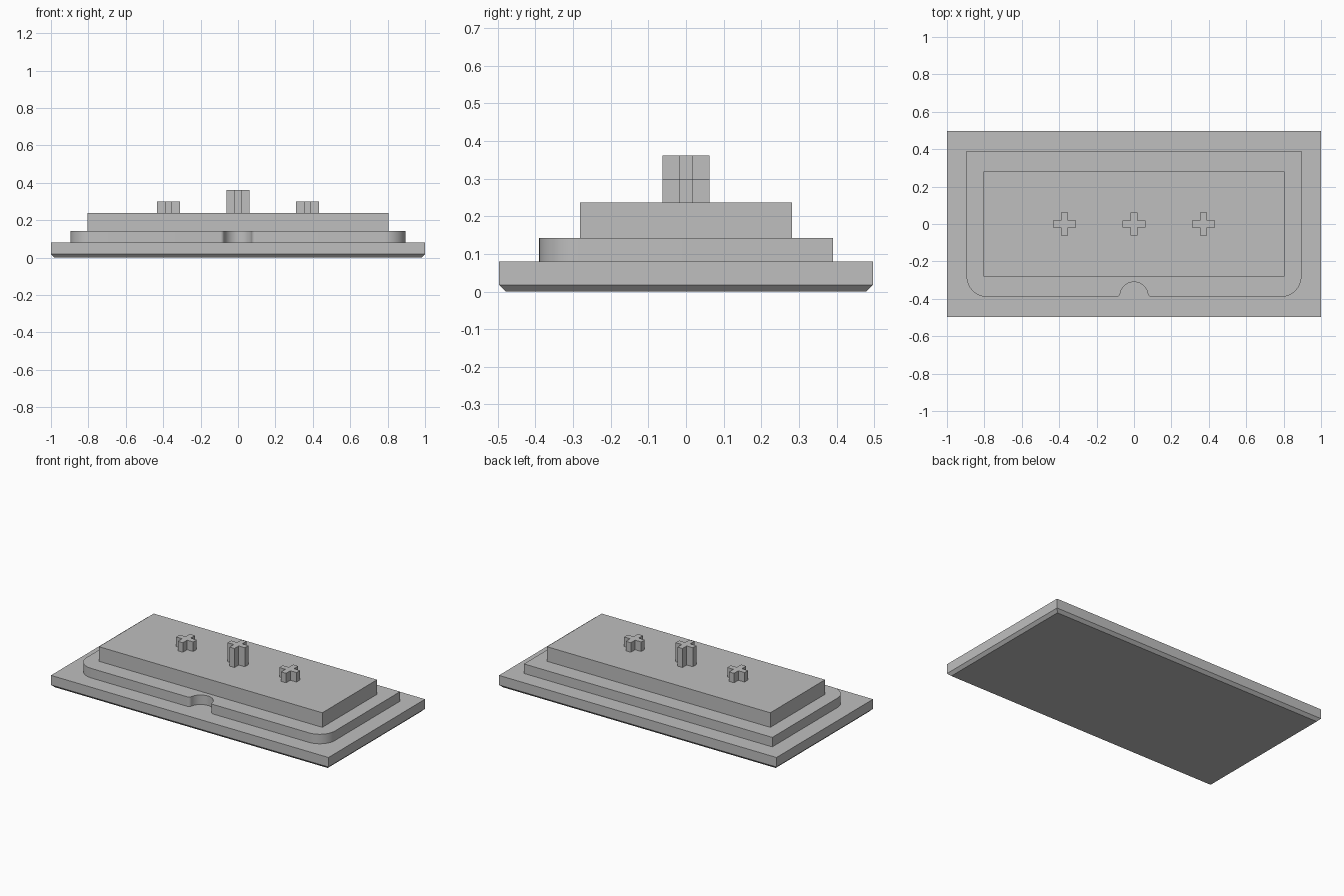
import bpy, bmesh, math

cube = bpy.data.objects.get("Cube")
if cube:
    bpy.data.objects.remove(cube, do_unlink=True)

grey = bpy.data.materials.new("plain_grey")
grey.use_nodes = True
colour = (0.52, 0.52, 0.52, 1)
grey.diffuse_color = colour
grey.node_tree.nodes["Principled BSDF"].inputs["Base Color"].default_value = colour


def prism(name, outline, z0, z1, chamfer=0, smooth=False):
    """Extrude a counter-clockwise outline upwards, optionally chamfering the bottom rim."""
    bm = bmesh.new()
    base = bm.faces.new([bm.verts.new((x, y, z0)) for x, y in outline])
    top = bmesh.ops.extrude_face_region(bm, geom=[base], use_keep_orig=True)["geom"]
    for v in top:
        if isinstance(v, bmesh.types.BMVert):
            v.co.z = z1
    bmesh.ops.recalc_face_normals(bm, faces=bm.faces)
    if chamfer:
        rim = [e for e in bm.edges if all(v.co.z == z0 for v in e.verts)]
        bmesh.ops.bevel(bm, geom=rim, offset=chamfer, segments=1, affect='EDGES')
    mesh = bpy.data.meshes.new(name)
    bm.to_mesh(mesh)
    bm.free()
    mesh.materials.append(grey)
    obj = bpy.data.objects.new(name, mesh)
    bpy.context.collection.objects.link(obj)
    if smooth:
        bpy.ops.object.select_all(action='DESELECT')
        obj.select_set(True)
        bpy.context.view_layer.objects.active = obj
        bpy.ops.object.shade_smooth_by_angle(angle=math.radians(30))
    return obj


def rectangle(w, d):
    return [(-w, -d), (w, -d), (w, d), (-w, d)]


def arc(cx, cy, r, start, end, steps):
    angles = [math.radians(start + (end - start) * i / steps) for i in range(steps + 1)]
    return [(cx + r * math.cos(a), cy + r * math.sin(a)) for a in angles]


def step_outline(w, d, corner, notch, fillet):
    """Rounded front corners and a filleted round notch in the front edge."""
    cy = -d + 0.005
    fy = -d + fillet
    reach = notch + fillet
    fx = math.sqrt(reach ** 2 - (fy - cy) ** 2)
    tilt = math.degrees(math.atan2(fy - cy, fx))
    half = arc(0, cy, notch, 90, tilt, 14)
    half += arc(fx, fy, fillet, 180 + tilt, 270, 6)[1:]
    half += arc(w - corner, -d + corner, corner, -90, 0, 14)
    half.append((w, d))
    return half + [(-x, y) for x, y in reversed(half[1:])]


def cross(size, arm):
    quarter = [(size, -arm), (size, arm), (arm, arm)]
    pts = []
    for _ in range(4):
        pts += quarter
        quarter = [(-y, x) for x, y in quarter]
    return pts


# Stepped plinth
prism("base_plate", rectangle(1.0, 0.497), 0, 0.08, chamfer=0.018)
prism("middle_step", step_outline(0.895, 0.39, 0.11, 0.075, 0.02), 0.08, 0.142, smooth=True)
prism("upper_block", rectangle(0.805, 0.282), 0.142, 0.237)

# Cross-shaped pegs
for name, x, top in (("right_peg", -0.372, 0.299),
                     ("centre_peg", 0, 0.361),
                     ("left_peg", 0.372, 0.299)):
    peg = prism(name, cross(0.062, 0.018), 0.237, top)
    peg.location.x = x
